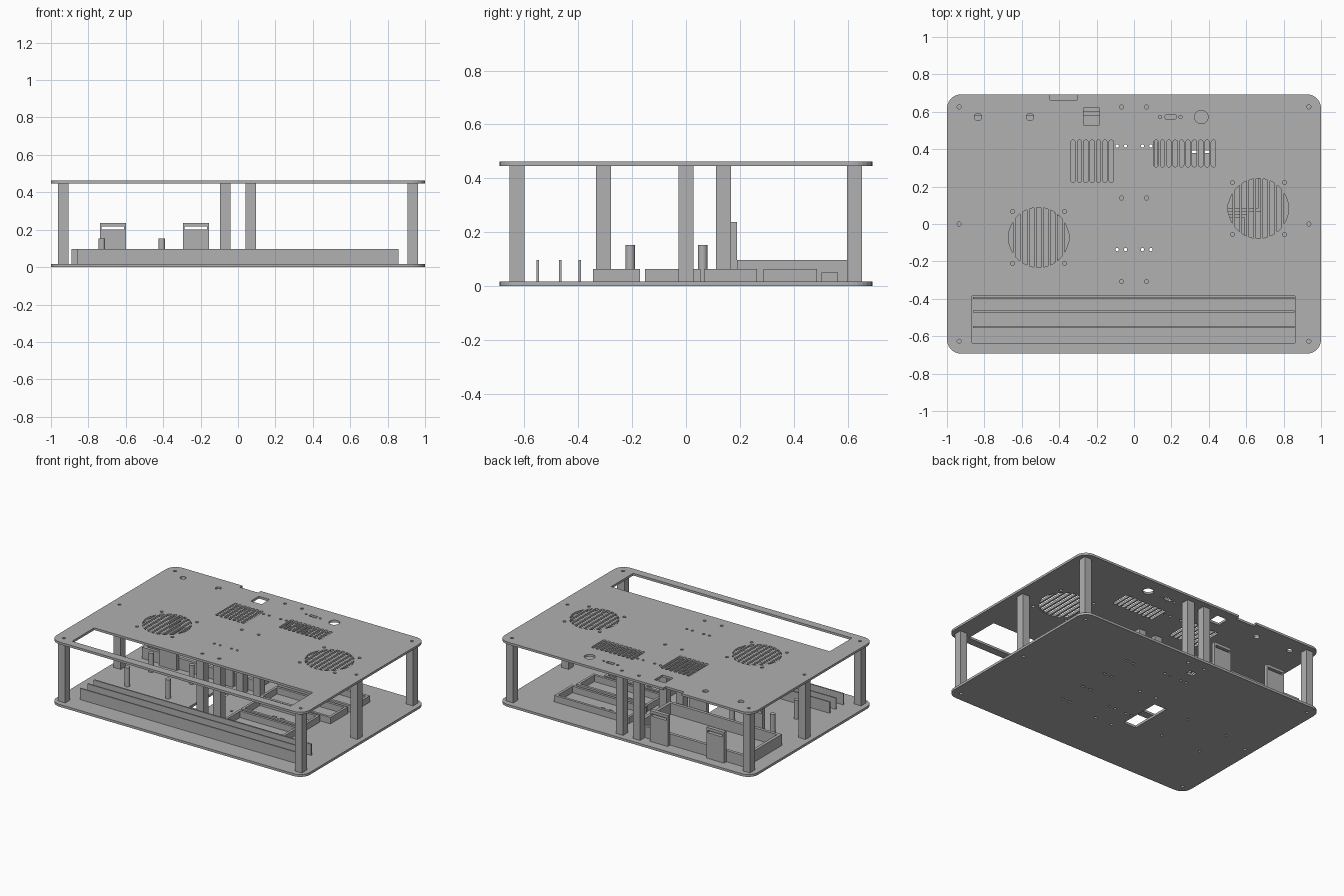
import bpy, bmesh
from math import sin, cos, pi, sqrt
from mathutils import Matrix

if "Cube" in bpy.data.objects:
    bpy.data.objects.remove(bpy.data.objects["Cube"])

grey = bpy.data.materials.new("light_grey")
grey.use_nodes = True
grey.diffuse_color = (0.44, 0.44, 0.44, 1)
grey.node_tree.nodes["Principled BSDF"].inputs["Base Color"].default_value = (0.44, 0.44, 0.44, 1)

PLATE = 0.017       # plate thickness
TOP0, TOP1 = 0.446, 0.462


# Outline helpers
def rect(x0, x1, y0, y1):
    return [(x0, y0), (x1, y0), (x1, y1), (x0, y1)]


def circle(x, y, r, n=20):
    return [(x + r * cos(2 * pi * i / n), y + r * sin(2 * pi * i / n)) for i in range(n)]


def rounded(x0, x1, y0, y1, r, n=6):
    pts = []
    corners = [(x1 - r, y1 - r), (x0 + r, y1 - r), (x0 + r, y0 + r), (x1 - r, y0 + r)]
    for q, (cx, cy) in enumerate(corners):
        for i in range(n + 1):
            a = (q + i / n) * pi / 2
            pts.append((cx + r * cos(a), cy + r * sin(a)))
    return pts


def add_object(name, mesh):
    obj = bpy.data.objects.new(name, mesh)
    bpy.context.scene.collection.objects.link(obj)
    mesh.materials.clear()
    mesh.materials.append(grey)
    return obj


def sheet(name, loops, z0, z1, matrix=None):
    """Extrude an outline (first loop) with holes (other loops)."""
    curve = bpy.data.curves.new(name, 'CURVE')
    curve.dimensions = '2D'
    curve.fill_mode = 'BOTH'
    curve.extrude = (z1 - z0) / 2
    for pts in loops:
        s = curve.splines.new('POLY')
        s.points.add(len(pts) - 1)
        for p, (x, y) in zip(s.points, pts):
            p.co = (x, y, 0, 1)
        s.use_cyclic_u = True
    tmp = bpy.data.objects.new(name + "_outline", curve)
    bpy.context.scene.collection.objects.link(tmp)
    deps = bpy.context.evaluated_depsgraph_get()
    mesh = bpy.data.meshes.new_from_object(tmp.evaluated_get(deps))
    bpy.data.objects.remove(tmp)
    bpy.data.curves.remove(curve)
    mesh.transform(Matrix.Translation((0, 0, (z0 + z1) / 2)))
    if matrix:
        mesh.transform(matrix)
    bm = bmesh.new()
    bm.from_mesh(mesh)
    bmesh.ops.remove_doubles(bm, verts=bm.verts, dist=1e-5)
    bmesh.ops.recalc_face_normals(bm, faces=bm.faces)
    for f in bm.faces:
        f.smooth = False
    bm.to_mesh(mesh)
    bm.free()
    return add_object(name, mesh)


def box(name, x0, x1, y0, y1, z0, z1):
    bm = bmesh.new()
    bmesh.ops.create_cube(bm, size=1)
    for v in bm.verts:
        v.co = ((x0 + x1) / 2 + v.co.x * (x1 - x0),
                (y0 + y1) / 2 + v.co.y * (y1 - y0),
                (z0 + z1) / 2 + v.co.z * (z1 - z0))
    mesh = bpy.data.meshes.new(name)
    bm.to_mesh(mesh)
    bm.free()
    return add_object(name, mesh)


# Positions shared by the plates and the posts
posts = [(s * 0.935, y) for s in (-1, 1) for y in (-0.627, 0, 0.626)]
posts += [(s * 0.067, y) for s in (-1, 1) for y in (-0.307, 0.139, 0.626)]
board_pegs = [(x, y) for x in (-0.728, -0.407) for y in (-0.207, 0.062)]
trays = [("front", 0.13, 0.60, -0.346, -0.17), ("middle_front", 0.13, 0.61, -0.152, 0.054),
         ("middle_rear", 0.12, 0.683, 0.067, 0.263), ("rear", 0.11, 0.70, 0.287, 0.487)]
tie_holes = [circle(x, y, 0.009, 12) for x in (-0.09, -0.045, 0.045, 0.09) for y in (0.417, -0.137)]
post_holes = [circle(x, y, 0.011, 12) for x, y in posts]


def fan_vent(cx, cy, r=0.16):
    """Vertical slots clipped by a circle, with four screw holes."""
    loops = [circle(cx + a * 0.139, cy + b * 0.139, 0.011, 12) for a in (-1, 1) for b in (-1, 1)]
    for k in range(-4, 5):
        xs = [k * 0.0375 + d for d in (-0.012, -0.004, 0.004, 0.012)]
        hs = [sqrt(max(r * r - x * x, 0.02 ** 2)) for x in xs]
        loops.append([(cx + x, cy - h) for x, h in zip(xs, hs)] +
                     [(cx + x, cy + h) for x, h in reversed(list(zip(xs, hs)))])
    return loops


def slot_vent(x, count, y0, y1):
    return [rounded(x + i * 0.034, x + i * 0.034 + 0.023, y0, y1, 0.0112, 4) for i in range(count)]


# Top plate, with a notch in the rear edge
outline = rounded(-1, 1, -0.693, 0.693, 0.075)
half = len(outline) // 4
notch = [(-0.305, 0.693), (-0.305, 0.663), (-0.45, 0.663), (-0.45, 0.693)]
holes = post_holes + tie_holes + fan_vent(-0.51, -0.072) + fan_vent(0.665, 0.083)
holes += slot_vent(-0.337, 7, 0.222, 0.449) + slot_vent(0.107, 10, 0.305, 0.449)
holes += [circle(-0.834, 0.572, 0.02), circle(-0.556, 0.572, 0.02), circle(0.36, 0.572, 0.036, 28),
          circle(0.139, 0.572, 0.009, 12), circle(0.249, 0.572, 0.009, 12),
          rounded(0.167, 0.224, 0.56, 0.585, 0.006, 3),
          rect(-0.27, -0.185, 0.53, 0.62), rect(-0.865, 0.862, -0.636, -0.386)]
sheet("top_plate", [outline[:half] + notch + outline[half:]] + holes, TOP0, TOP1)

# Bottom plate, with cable openings and tie slots
holes = post_holes + tie_holes + [circle(x, y, 0.008, 12) for x, y in board_pegs]
holes += [rect(-0.215, -0.115, -0.24, 0.07), rect(-0.067, -0.012, 0.508, 0.55)]
for _, x0, x1, y0, y1 in trays:
    mid = (y0 + y1) / 2
    holes += [rect(0.34 + d, 0.37 + d, mid - 0.007, mid + 0.007) for d in (-0.03, 0.03)]
sheet("bottom_plate", [outline] + holes, 0, PLATE)

# Square posts between the plates
w = 0.028
for i, (x, y) in enumerate(posts):
    box(f"post_{i + 1}", x - w, x + w, y - w, y + w, PLATE, TOP0)

# Round pegs for a circuit board
for i, (x, y) in enumerate(board_pegs):
    peg = sheet(f"board_peg_{i + 1}", [circle(x, y, 0.018, 24)], PLATE, 0.152)
    bpy.context.view_layer.objects.active = peg
    peg.select_set(True)
    bpy.ops.object.shade_smooth_by_angle()
    peg.select_set(False)

# Thin rails along the front
for i, y in enumerate((-0.551, -0.467, -0.395)):
    box(f"front_rail_{i + 1}", -0.86, 0.857, y - 0.005, y + 0.005, PLATE, 0.097)

# Open trays on the left
t = 0.018
for name, x0, x1, y0, y1 in trays:
    sheet(f"{name}_tray", [rect(x0, x1, y0, y1), rect(x0 + t, x1 - t, y0 + t, y1 - t)], PLATE, 0.063)

# Large rear bay with a cable opening in its end wall
bay = sheet("rear_bay", [rect(-0.89, -0.005, 0.19, 0.60), rect(-0.868, -0.027, 0.212, 0.578)], PLATE, 0.097)
cutter = box("bay_cutter", -0.05, 0.02, 0.505, 0.563, 0.0, 0.05)
cutter.hide_render = True
cut = bay.modifiers.new("cable_opening", 'BOOLEAN')
cut.operation, cut.object, cut.solver = 'DIFFERENCE', cutter, 'EXACT'
bpy.context.view_layer.objects.active = bay
bpy.ops.object.modifier_apply(modifier=cut.name)
bpy.data.objects.remove(cutter)

# Slotted clips standing on both long sides of the bay
upright = Matrix.Rotation(pi / 2, 4, 'X')
for side, y in (("front", 0.19), ("rear", 0.627)):
    for i, x in enumerate((-0.669, -0.225)):
        sheet(f"{side}_clip_{i + 1}",
              [rect(x - 0.07, x + 0.07, PLATE, 0.237), rect(x - 0.06, x + 0.06, 0.2, 0.217)],
              -y, -y + 0.027, upright)
